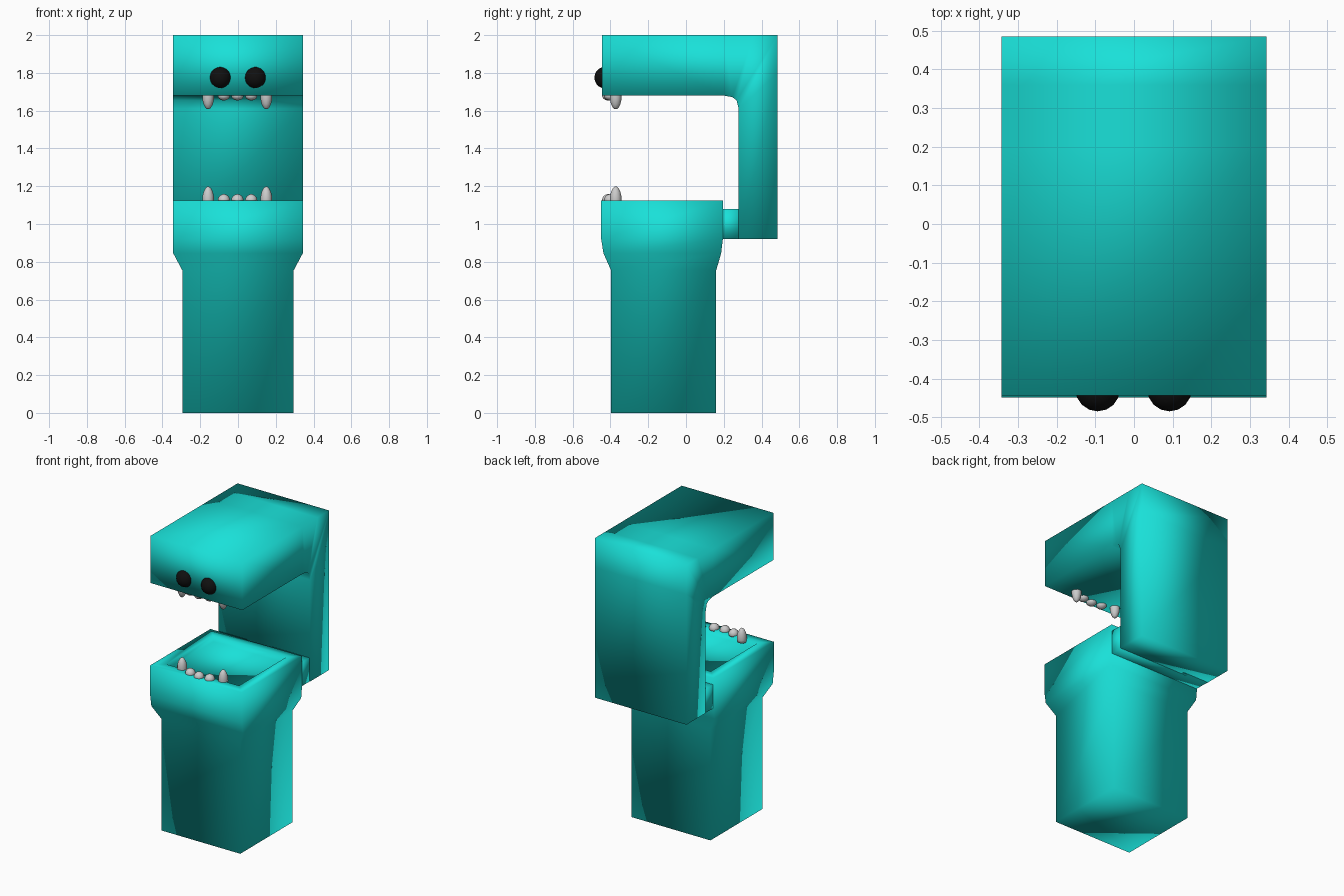
import bpy, bmesh, math

if "Cube" in bpy.data.objects:
    bpy.data.objects.remove(bpy.data.objects["Cube"])


def material(name, color):
    m = bpy.data.materials.new(name)
    m.diffuse_color = color
    m.use_nodes = True
    m.node_tree.nodes["Principled BSDF"].inputs["Base Color"].default_value = m.diffuse_color
    return m


TEAL = material("teal", (0.01, 0.75, 0.69, 1))
BLACK = material("black", (0.005, 0.005, 0.005, 1))


def finish(name, bm, mat=None):
    bmesh.ops.recalc_face_normals(bm, faces=bm.faces)
    me = bpy.data.meshes.new(name)
    bm.to_mesh(me)
    bm.free()
    for p in me.polygons:
        p.use_smooth = True
    if mat:
        me.materials.append(mat)
    ob = bpy.data.objects.new(name, me)
    bpy.context.collection.objects.link(ob)
    return ob


def loft(name, rings, mat=None):
    """Bridge rings of equal point count and cap both ends."""
    bm = bmesh.new()
    loops = [[bm.verts.new(p) for p in ring] for ring in rings]
    n = len(loops[0])
    for a, b in zip(loops, loops[1:]):
        for i in range(n):
            j = (i + 1) % n
            bm.faces.new((a[i], a[j], b[j], b[i]))
    bm.faces.new(loops[0])
    bm.faces.new(loops[-1])
    return finish(name, bm, mat)


def rect(w, y0, y1, z):
    return [(-w, y0, z), (w, y0, z), (w, y1, z), (-w, y1, z)]


# Body: square column flaring into the lower jaw, with a shallow mouth tray
loft("body_lower_jaw", [
    rect(0.295, -0.397, 0.16, 0),
    rect(0.295, -0.397, 0.16, 0.755),
    rect(0.343, -0.437, 0.186, 0.845),
    rect(0.343, -0.449, 0.195, 0.92),
    rect(0.343, -0.449, 0.195, 1.125),
    rect(0.273, -0.379, 0.125, 1.125),
    rect(0.273, -0.379, 0.125, 1.085),
], TEAL)

# Upper jaw and back plate: one bent slab, given as (outer, inner) profile pairs
pairs = [((-0.444, 2.0), (-0.444, 1.68)),
         ((0.20, 2.0), (0.20, 1.68)),
         ((0.36, 2.0), (0.245, 1.672)),
         ((0.485, 2.0), (0.268, 1.655)),
         ((0.485, 1.80), (0.279, 1.61)),
         ((0.485, 0.92), (0.279, 0.92))]
W = 0.343
loft("upper_jaw", [[(-W, *o), (W, *o), (W, *i), (-W, *i)] for o, i in pairs], TEAL)

# Hinge block joining the body to the back plate
loft("hinge", [rect(0.34, 0.15, 0.30, z) for z in (0.92, 1.08)], TEAL)

# Eyes
for side, x in (("left", -0.094), ("right", 0.092)):
    bm = bmesh.new()
    bmesh.ops.create_uvsphere(bm, u_segments=16, v_segments=10, radius=0.058)
    bmesh.ops.translate(bm, verts=bm.verts, vec=(x, -0.427, 1.775))
    finish("eye_" + side, bm, BLACK)

# Teeth: lathed profile of (radius, height) fractions
PROFILE = [(0.95, -0.25), (1, 0), (0.97, 0.3), (0.8, 0.62), (0.5, 0.87), (0.18, 0.99)]


def tooth(name, x, y, z, r, h):
    loft(name, [[(x + r * f * math.cos(k * math.pi / 6),
                  y + r * f * math.sin(k * math.pi / 6), z + h * g)
                 for k in range(12)] for f, g in PROFILE])


for jaw, z, s in (("lower", 1.125, 1), ("upper", 1.68, -1)):
    for i, x in enumerate((-0.158, 0.15)):
        tooth(f"{jaw}_fang_{i}", x, -0.372, z, 0.031, 0.073 * s)
    for i, (x, y) in enumerate(((-0.075, -0.402), (-0.003, -0.412), (0.07, -0.402))):
        tooth(f"{jaw}_small_tooth_{i}", x, y, z, 0.032, (0.033 if s > 0 else 0.026) * s)
